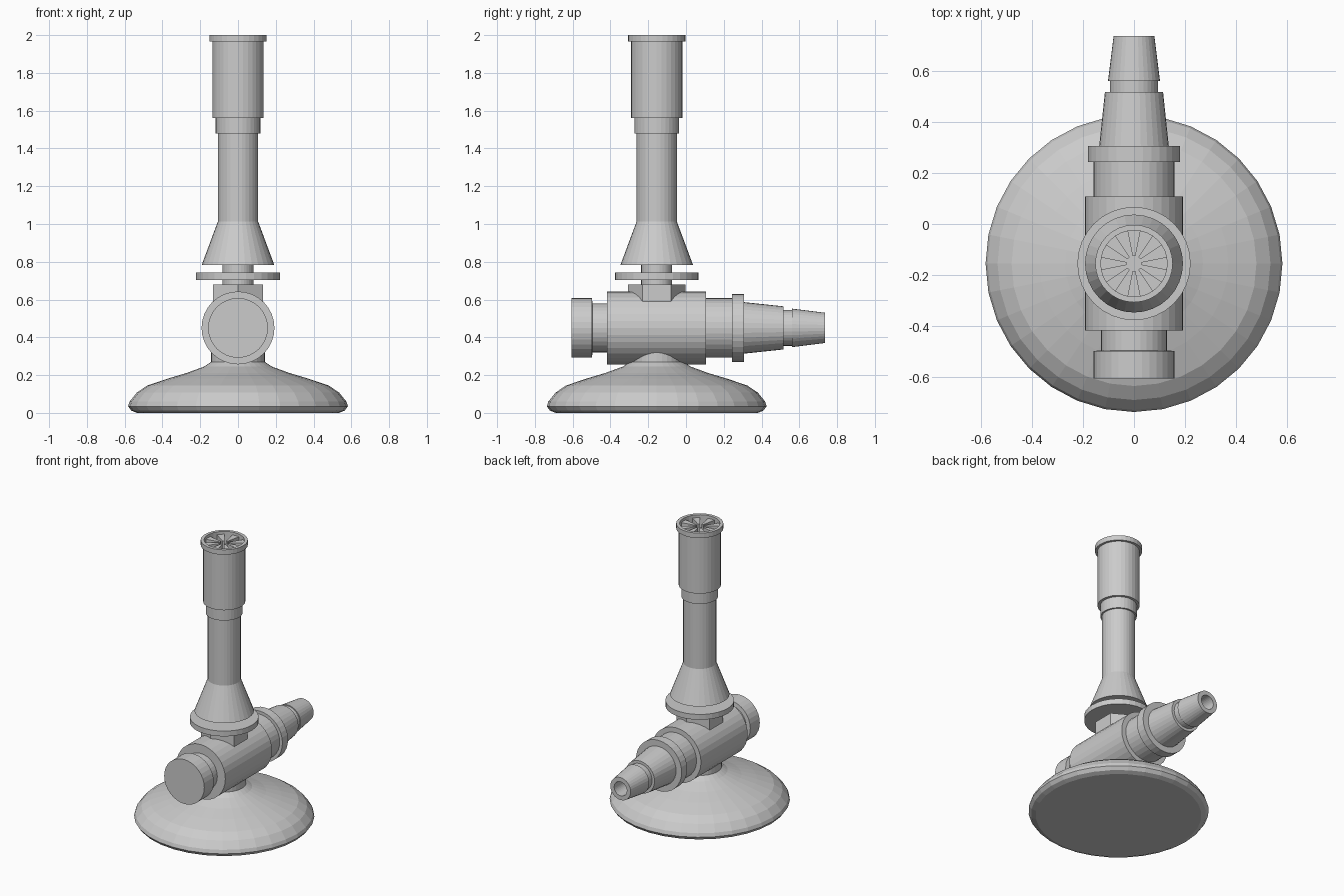
import bpy, bmesh, math
from mathutils import Matrix, Vector

if "Cube" in bpy.data.objects:
    bpy.data.objects.remove(bpy.data.objects["Cube"])

CY = -0.155      # y of the upright axis
BZ = 0.45        # height of the horizontal valve axis


def finish(name, bm, matrix):
    bmesh.ops.remove_doubles(bm, verts=bm.verts, dist=1e-5)
    bmesh.ops.recalc_face_normals(bm, faces=bm.faces)
    bm.transform(matrix)
    mesh = bpy.data.meshes.new(name)
    bm.to_mesh(mesh)
    bm.free()
    obj = bpy.data.objects.new(name, mesh)
    bpy.context.collection.objects.link(obj)
    return obj


def lathe(name, profile, matrix, sides=32):
    """Revolve (radius, height) points around z; ends are capped."""
    bm = bmesh.new()
    rings = []
    for r, h in profile:
        rings.append([bm.verts.new((r * math.cos(2 * math.pi * i / sides),
                                    r * math.sin(2 * math.pi * i / sides), h))
                      for i in range(sides)])
    for a, b in zip(rings, rings[1:]):
        for i in range(sides):
            j = (i + 1) % sides
            bm.faces.new((a[i], a[j], b[j], b[i]))
    bm.faces.new(rings[0])
    bm.faces.new(rings[-1])
    return finish(name, bm, matrix)


upright = Matrix.Translation((0, CY, 0))
# Local z becomes world +y for the valve parts
along_y = Matrix.Translation((0, 0, BZ)) @ Matrix.Rotation(-math.pi / 2, 4, 'X')

# Weighted foot with short neck running up into the valve body
lathe("base", [(0.535, 0), (0.565, 0.012), (0.582, 0.035), (0.574, 0.06),
               (0.535, 0.108), (0.48, 0.145), (0.37, 0.182), (0.27, 0.212),
               (0.18, 0.245), (0.142, 0.27), (0.142, 0.40)], upright)

# Horizontal valve
lathe("valve_body", [(0.193, -0.418), (0.193, 0.107)], along_y)
lathe("knob", [(0.158, -0.605), (0.158, -0.498), (0.13, -0.495),
               (0.13, -0.40)], along_y)
lathe("gas_collar", [(0.158, 0.09), (0.158, 0.243), (0.18, 0.243),
                     (0.18, 0.306), (0.137, 0.306)], along_y)
lathe("hose_nozzle", [(0.137, 0.30), (0.114, 0.517), (0.095, 0.517),
                      (0.095, 0.56), (0.102, 0.56), (0.08, 0.737),
                      (0.05, 0.737), (0.05, 0.56)], along_y)

# Hexagonal seat, points facing front and back
hex_turn = upright @ Matrix.Rotation(math.pi / 6, 4, 'Z')
lathe("hex_nut", [(0.152, 0.50), (0.152, 0.68)], hex_turn, 6)

# Threaded stem and air regulating disc
lathe("stem", [(0.082, 0.67), (0.082, 0.80)], upright)
lathe("air_disc", [(0.222, 0.704), (0.222, 0.742)], upright)

# Burner tube with flared foot, stepped sleeve and recessed mouth
lathe("burner_tube", [(0.192, 0.784), (0.107, 1.012), (0.107, 1.48),
                      (0.118, 1.48), (0.118, 1.562), (0.136, 1.562),
                      (0.136, 1.965), (0.152, 1.965), (0.152, 2.0),
                      (0.13, 2.0), (0.13, 1.91)], upright)

# Flame grid: tapered wedges pointing to the middle of the mouth
bm = bmesh.new()
count = 8
for k in range(count):
    mid = 2 * math.pi * k / count + math.pi / 2
    half = math.pi / count / 2
    outline = [(0.03, mid - half), (0.131, mid - half), (0.131, mid),
               (0.131, mid + half), (0.03, mid + half)]
    low, high = [[bm.verts.new((r * math.cos(a), r * math.sin(a), z))
                  for r, a in outline] for z in (1.905, 1.98)]
    bm.faces.new(low)
    bm.faces.new(high)
    for i in range(5):
        j = (i + 1) % 5
        bm.faces.new((low[i], low[j], high[j], high[i]))
finish("flame_grid", bm, upright)
